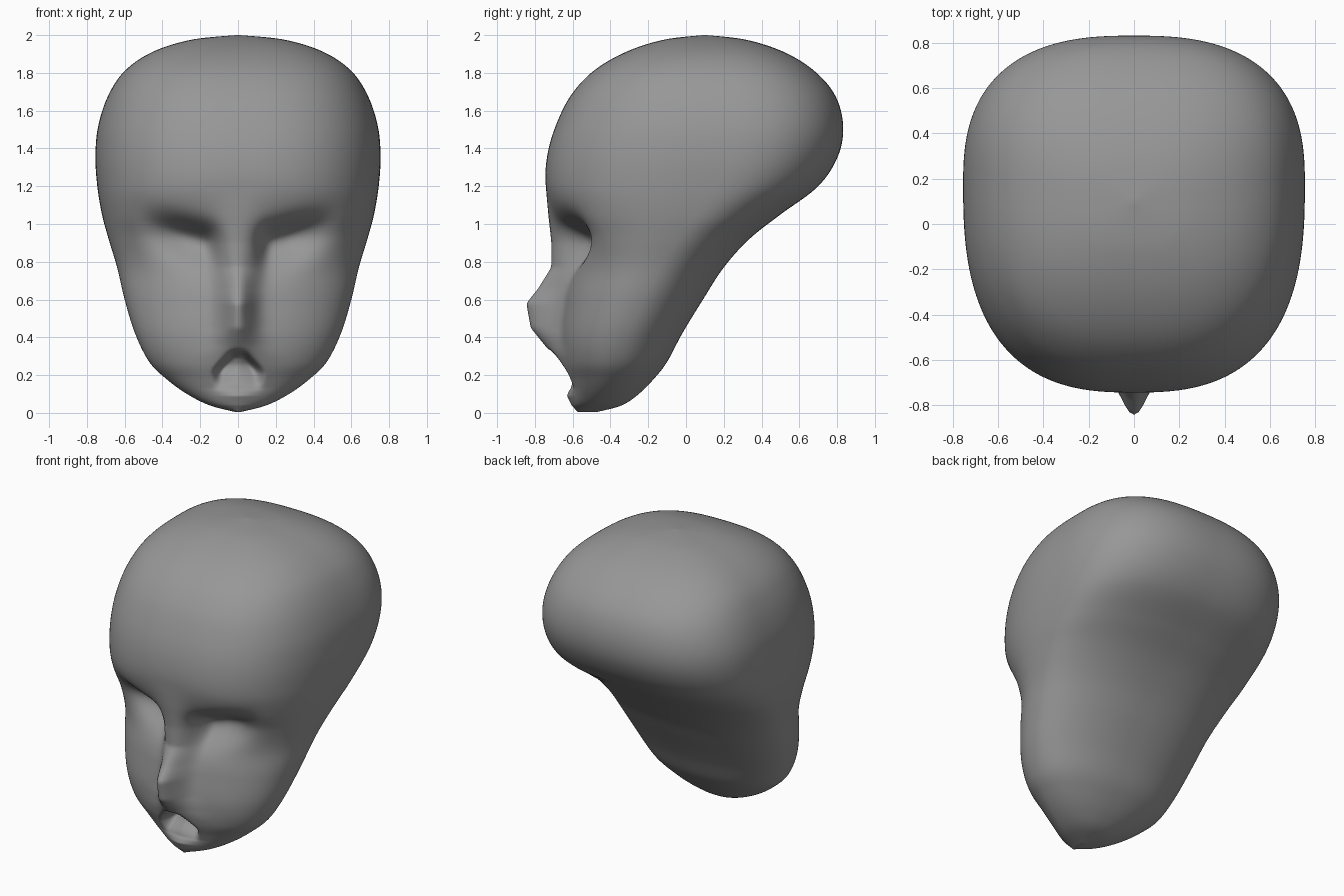
import bpy, bmesh
from math import sin, cos, pi, exp

if "Cube" in bpy.data.objects:
    bpy.data.objects.remove(bpy.data.objects["Cube"])

# Horizontal sections: z, front y, back y, y of widest point, half width
SECTIONS = [
    (0.005, -0.57, -0.47, -0.52, 0.015), (0.04, -0.60, -0.34, -0.48, 0.15),
    (0.10, -0.61, -0.25, -0.44, 0.27), (0.18, -0.625, -0.17, -0.40, 0.38),
    (0.27, -0.65, -0.10, -0.37, 0.47), (0.42, -0.665, -0.02, -0.32, 0.545),
    (0.60, -0.645, 0.09, -0.24, 0.60), (0.77, -0.62, 0.20, -0.15, 0.64),
    (0.92, -0.64, 0.335, -0.06, 0.685), (1.05, -0.70, 0.50, 0.04, 0.72),
    (1.20, -0.742, 0.70, 0.13, 0.745), (1.36, -0.735, 0.805, 0.18, 0.755),
    (1.52, -0.69, 0.832, 0.20, 0.740), (1.68, -0.61, 0.79, 0.19, 0.687),
    (1.81, -0.49, 0.68, 0.17, 0.60), (1.91, -0.32, 0.52, 0.14, 0.455),
    (1.975, -0.12, 0.32, 0.11, 0.25), (2.0, 0.09, 0.11, 0.10, 0.01)]

# Centre line of the face: z, y, half-spread of the ridge
RIDGE = [(0.0, -0.57, 0.10), (0.04, -0.605, 0.10), (0.09, -0.63, 0.10),
         (0.13, -0.615, 0.12), (0.20, -0.65, 0.15), (0.30, -0.705, 0.14),
         (0.36, -0.75, 0.11), (0.45, -0.825, 0.085), (0.58, -0.85, 0.08),
         (0.66, -0.785, 0.085), (0.77, -0.715, 0.10), (0.90, -0.715, 0.11),
         (1.05, -0.73, 0.13), (1.20, -0.742, 0.16)]


def spline(rows, t):
    """Smooth interpolation through rows, t in 0..1"""
    f = t * (len(rows) - 1)
    i = min(int(f), len(rows) - 2)
    u = f - i
    a, b, c, d = (rows[max(0, min(len(rows) - 1, i + k))] for k in (-1, 0, 1, 2))
    return [0.5 * (2 * q + (r - p) * u + (2 * p - 5 * q + 4 * r - s) * u * u
                   + (3 * q - p - 3 * r + s) * u ** 3) for p, q, r, s in zip(a, b, c, d)]


def ridge(z):
    for a, b in zip(RIDGE, RIDGE[1:]):
        if z <= b[0]:
            u = max(0, (z - a[0]) / (b[0] - a[0]))
            return a[1] + (b[1] - a[1]) * u, a[2] + (b[2] - a[2]) * u
    return None


def step(a, b, v):
    u = max(0.0, min(1.0, (v - a) / (b - a)))
    return u * u * (3 - 2 * u)


def face_offset(x, z, front):
    """Change in y that models nose, eye hollows and mouth"""
    x = abs(x)
    dy = 0.0
    r = ridge(z)
    if r:
        dy += (r[0] - front) * exp(-(x / r[1]) ** 2)
    # slanted eye hollow: crisp brow above, slow fade to the cheek below
    h = z - (0.89 + 0.29 * (x - 0.12))
    fade = exp(-(h / 0.085) ** 2) if h > 0 else exp(-(h / 0.13) ** 2)
    dy += 0.135 * fade * step(0.07, 0.17, x) * (1 - step(0.25, 0.58, x))
    # arched open mouth, its floor a ridge rising to the lower lip
    if 0.10 < z < 0.35:
        half = 0.11 * (1 - step(0.2, 0.36, z)) + 0.02
        deep = step(0.11, 0.27, z) * (1 - step(0.30, 0.335, z))
        dy += (0.13 + 0.4 * x) * deep * (1 - step(half * 0.65, half * 1.1, x))
    return dy


def build_head(rings=220, sides=224):
    bm = bmesh.new()
    loops = []
    for i in range(rings + 1):
        z, front, back, mid, w = spline(SECTIONS, i / rings)
        loop = []
        # rounder jaw, squarer skull
        n_front = 1.75 + 0.4 * step(0, 0.35, z) + 0.5 * step(0.7, 1.2, z)
        n_back = 2.2 + 0.4 * step(0.6, 1.3, z)
        for j in range(sides):
            a = 2 * pi * j / sides
            c, s = cos(a), sin(a)
            n = n_front if s < 0 else n_back
            depth = mid - front if s < 0 else back - mid
            x = w * abs(c) ** (2 / n) * (1 if c > 0 else -1)
            y = mid + depth * abs(s) ** (2 / n) * (1 if s > 0 else -1)
            if s < 0:
                y += face_offset(x, z, front) * step(0.05, 0.6, -s)
            loop.append(bm.verts.new((x, y, z)))
        loops.append(loop)
    for lo, hi in zip(loops, loops[1:]):
        for j in range(sides):
            k = (j + 1) % sides
            bm.faces.new((lo[j], lo[k], hi[k], hi[j]))
    bm.faces.new(loops[0][::-1])
    bm.faces.new(loops[-1])
    for v in bm.verts:
        v.co.z = max(0.0, min(2.0, v.co.z))
    mesh = bpy.data.meshes.new("head")
    bm.to_mesh(mesh)
    bm.free()
    for p in mesh.polygons:
        p.use_smooth = True
    head = bpy.data.objects.new("head", mesh)
    bpy.context.collection.objects.link(head)
    return head


head = build_head()
# soften the sculpted detail slightly
soft = head.modifiers.new("soften", 'SMOOTH')
soft.factor = 0.5
soft.iterations = 3

# dark grey surface
grey = bpy.data.materials.new("dark_grey")
grey.diffuse_color = (0.31, 0.31, 0.31, 1)
grey.use_nodes = True
grey.node_tree.nodes["Principled BSDF"].inputs["Base Color"].default_value = grey.diffuse_color
head.data.materials.append(grey)
